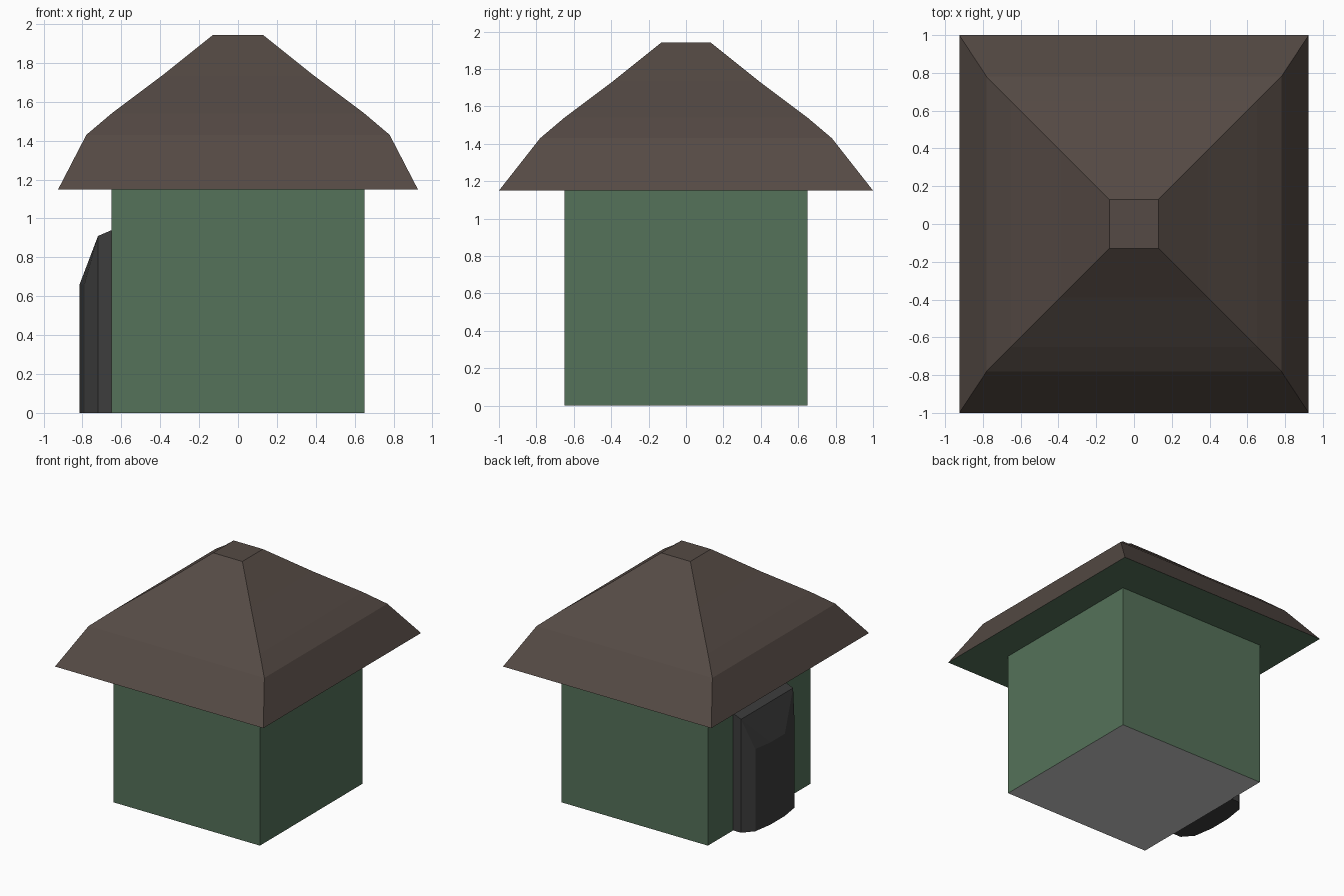
import bpy, bmesh

if "Cube" in bpy.data.objects:
    bpy.data.objects.remove(bpy.data.objects["Cube"])


def add_object(name, bm, color=None):
    mesh = bpy.data.meshes.new(name)
    bm.to_mesh(mesh)
    bm.free()
    obj = bpy.data.objects.new(name, mesh)
    bpy.context.collection.objects.link(obj)
    if color:
        mat = bpy.data.materials.new(name + "_colour")
        mat.diffuse_color = (*color, 1)
        mat.use_nodes = True
        mat.node_tree.nodes["Principled BSDF"].inputs["Base Color"].default_value = mat.diffuse_color
        mesh.materials.append(mat)


def loft(name, rings, color=None, cap=False):
    """Stack rectangular rings (half x, half y, z) and join them."""
    bm = bmesh.new()
    loops = [[bm.verts.new((sx * hx, sy * hy, z))
              for sx, sy in ((-1, -1), (1, -1), (1, 1), (-1, 1))]
             for hx, hy, z in rings]
    for low, high in zip(loops, loops[1:]):
        for i in range(4):
            j = (i + 1) % 4
            bm.faces.new((low[i], low[j], high[j], high[i]))
    if cap:
        bm.faces.new(loops[-1])
    add_object(name, bm, color)


GREEN = (0.09, 0.168, 0.101)
BROWN = (0.09, 0.068, 0.058)
CHARCOAL = (0.047, 0.047, 0.047)
EAVE = (0.925, 1.0, 1.15)

# Walls, continuing outward as the underside of the eaves
loft("walls", [(0.65, 0.65, 0), (0.65, 0.65, 1.15), EAVE], GREEN)

# Bell-shaped hip roof with a small flat top
loft("roof", [EAVE, (0.78, 0.78, 1.43), (0.65, 0.65, 1.54),
              (0.39, 0.39, 1.735), (0.13, 0.13, 1.943)], BROWN, cap=True)

# Plain grey floor
bm = bmesh.new()
bm.faces.new([bm.verts.new((x, y, 0)) for x, y in
              ((-0.65, -0.65), (-0.65, 0.65), (0.65, 0.65), (0.65, -0.65))])
add_object("floor", bm)

# Rounded bay on the left wall: half-plan points (x, y, top z), mirrored in y
bm = bmesh.new()
half_plan = [(-0.65, 0.33, 0.94), (-0.72, 0.33, 0.91),
             (-0.79, 0.25, 0.66), (-0.815, 0.09, 0.66)]
for x, y, top in half_plan:
    for side in (-1, 1):
        for z in (0, top):
            bm.verts.new((x, y * side, z))
for side in (-1, 1):
    bm.verts.new((-0.72, 0.09 * side, 0.911))
bmesh.ops.convex_hull(bm, input=bm.verts)
bmesh.ops.dissolve_limit(bm, angle_limit=0.02, verts=bm.verts, edges=bm.edges)
bmesh.ops.recalc_face_normals(bm, faces=bm.faces)
add_object("side_bay", bm, CHARCOAL)
